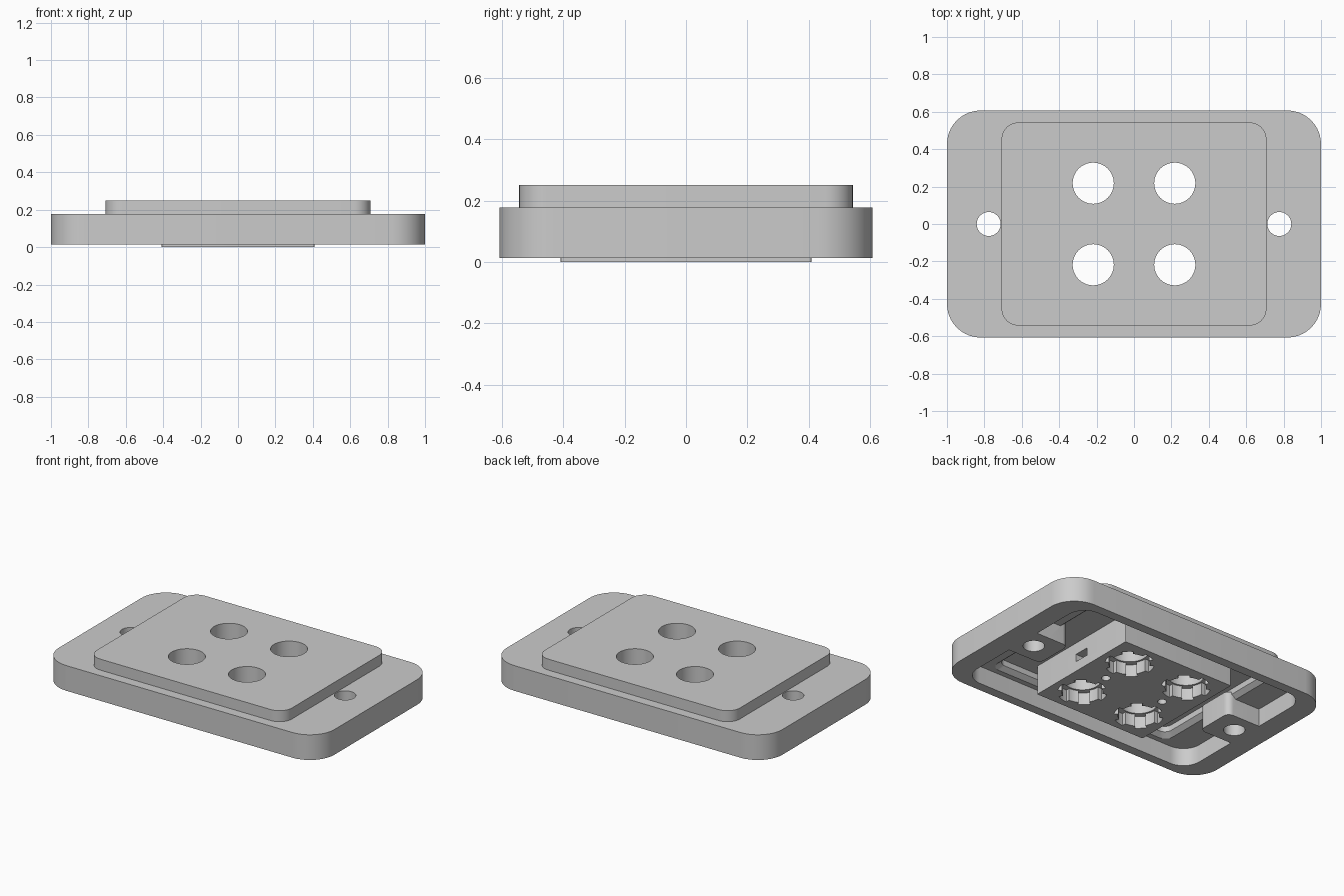
import bpy, bmesh, math
from mathutils import Vector

old = bpy.data.objects.get("Cube")
if old:
    bpy.data.objects.remove(old, do_unlink=True)

grey = bpy.data.materials.new("plain_grey")
grey.use_nodes = True
colour = (0.6, 0.6, 0.6, 1)
grey.diffuse_color = colour
grey.node_tree.nodes["Principled BSDF"].inputs["Base Color"].default_value = colour


def rounded(hx, hy, r, cx=0, cy=0, steps=10):
    """Outline of a rounded rectangle."""
    pts = []
    for k, (sx, sy) in enumerate([(1, 1), (-1, 1), (-1, -1), (1, -1)]):
        for i in range(steps + 1):
            a = math.pi / 2 * (k + i / steps)
            pts.append((cx + sx * (hx - r) + r * math.cos(a),
                        cy + sy * (hy - r) + r * math.sin(a)))
    return pts


def circle(r, cx, cy, n=48):
    return [(cx + r * math.cos(math.tau * i / n), cy + r * math.sin(math.tau * i / n))
            for i in range(n)]


def gear(inner, outer, teeth, cx, cy, steps=5):
    """Round outline with wider notches."""
    pts = []
    for k in range(teeth * 2):
        r = outer if k % 2 else inner
        for i in range(steps + 1):
            a = math.pi / teeth * (k + i / steps)
            pts.append((cx + r * math.cos(a), cy + r * math.sin(a)))
    return pts


def loft(name, layers):
    """Closed solid through matching outlines, given as (outline, z)."""
    bm = bmesh.new()
    rings = [[bm.verts.new((x, y, z)) for x, y in pts] for pts, z in layers]
    n = len(rings[0])
    for a, b in zip(rings, rings[1:]):
        for i in range(n):
            j = (i + 1) % n
            bm.faces.new((a[i], a[j], b[j], b[i]))
    bm.faces.new(rings[0][::-1])
    bm.faces.new(rings[-1])
    bmesh.ops.recalc_face_normals(bm, faces=bm.faces)
    mesh = bpy.data.meshes.new(name)
    bm.to_mesh(mesh)
    bm.free()
    mesh.materials.append(grey)
    ob = bpy.data.objects.new(name, mesh)
    bpy.context.collection.objects.link(ob)
    return ob


def prism(name, pts, z0, z1):
    return loft(name, [(pts, z0), (pts, z1)])


def combine(target, tool, operation):
    mod = target.modifiers.new("combine", 'BOOLEAN')
    mod.operation = operation
    mod.solver = 'EXACT'
    mod.object = tool
    bpy.context.view_layer.objects.active = target
    bpy.ops.object.modifier_apply(modifier=mod.name)
    bpy.data.objects.remove(tool, do_unlink=True)


def add(tool):
    combine(cover, tool, 'UNION')


def cut(tool):
    combine(cover, tool, 'DIFFERENCE')


# flange with raised centre
cover = prism("cover_plate", rounded(1, 0.607, 0.18), 0.013, 0.178)
add(prism("raised_panel", rounded(0.708, 0.543, 0.09), 0.1, 0.25))

# hollow underside: wide recess, then deeper chamfered pocket
cut(prism("recess", rounded(0.86, 0.545, 0.12), -0.1, 0.13))
cut(loft("pocket", [(rounded(0.68, 0.51, 0.06), 0.11),
                    (rounded(0.68, 0.51, 0.06), 0.13),
                    (rounded(0.65, 0.48, 0.05), 0.155),
                    (rounded(0.65, 0.48, 0.05), 0.192)]))

# screw tongues at both ends
for s in (-1, 1):
    add(prism("screw_tongue", rounded(0.14, 0.13, 0.04, s * 0.76), 0.013, 0.17))
    add(prism("tongue_root", rounded(0.08, 0.13, 0.002, s * 0.85), 0.013, 0.16))
    cut(prism("screw_hole", circle(0.064, s * 0.777, 0), -0.2, 0.4))

# solid central block
add(prism("socket_block", rounded(0.408, 0.408, 0.004), 0, 0.22))

# four through holes with notched sockets beneath
for sx in (-1, 1):
    for sy in (-1, 1):
        x, y = sx * 0.218, sy * 0.218
        cut(prism("notched_socket", gear(0.122, 0.148, 6, x, y), -0.1, 0.08))
        cut(prism("through_hole", circle(0.11, x, y), -0.2, 0.4))
    cut(prism("pilot_hole", circle(0.027, sx * 0.218, 0), -0.1, 0.12))
    # side slots in the block
    cut(prism("side_slot", rounded(0.06, 0.05, 0.004, sx * 0.408), 0.065, 0.115))

cover.data.materials.clear()
cover.data.materials.append(grey)
for p in cover.data.polygons:
    p.material_index = 0

bpy.ops.object.select_all(action='DESELECT')
cover.select_set(True)
bpy.context.view_layer.objects.active = cover
bpy.ops.object.shade_smooth_by_angle(angle=math.radians(25))
